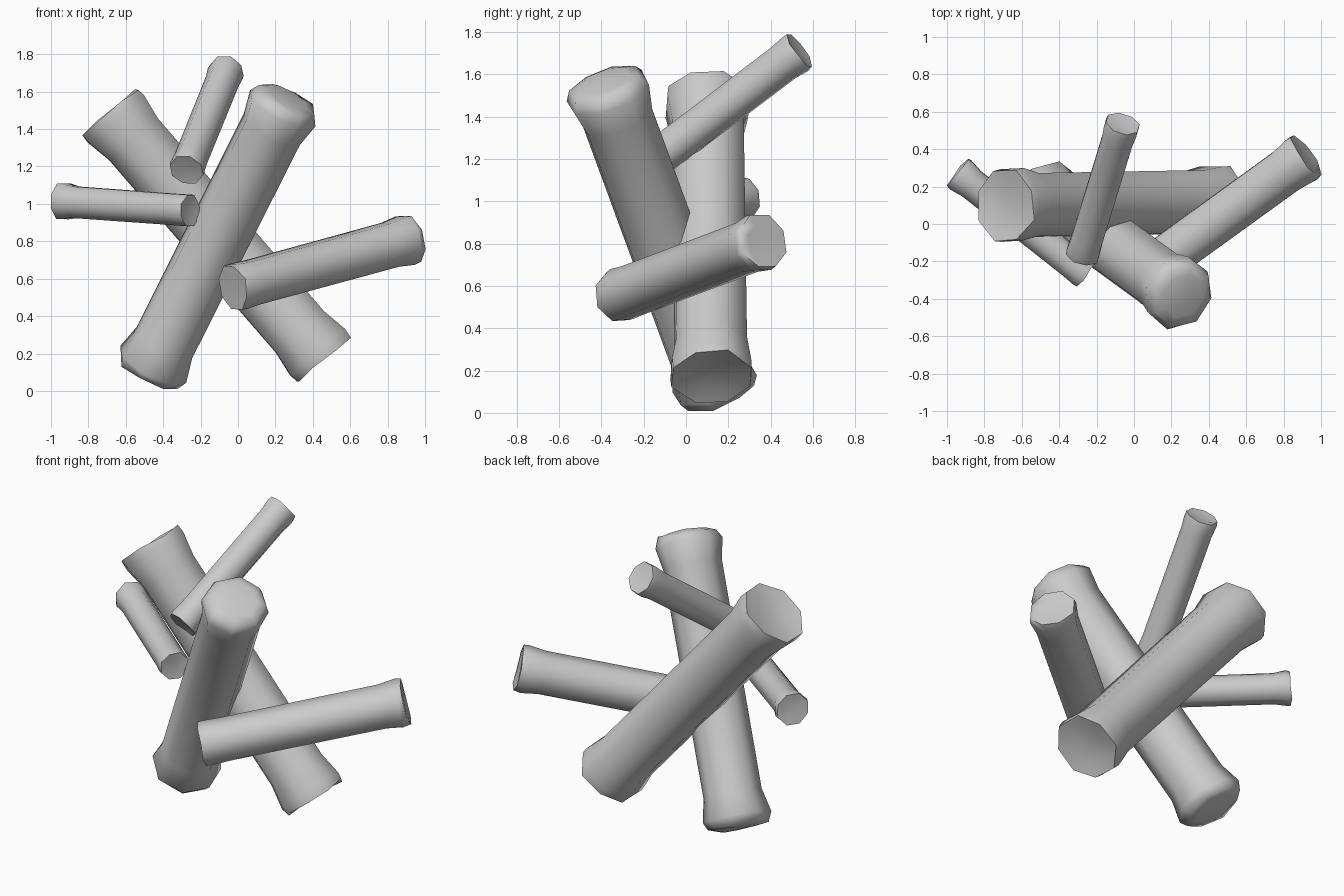
import bpy, bmesh, math, random
from mathutils import Vector

if "Cube" in bpy.data.objects:
    bpy.data.objects.remove(bpy.data.objects["Cube"])

random.seed(4)
SIDES = 8

# name, start, end, body radius, flare at start, flare at end, dome (+) or dish (-)
LOGS = [
    ("large_front_log", (-0.475, 0.155, 0.1), (0.26, -0.38, 1.56), 0.171, 1.2, 1.18, 0.12),
    ("large_back_log", (0.455, 0.12, 0.17), (-0.685, 0.098, 1.49), 0.174, 1.13, 1.17, -0.15),
    ("right_log", (-0.03, -0.325, 0.55), (0.922, 0.365, 0.81), 0.125, 1.04, 1.12, -0.06),
    ("upper_log", (-0.275, -0.165, 1.182), (-0.06, 0.535, 1.712), 0.09, 1.06, 1.1, -0.08),
    ("left_log", (-0.255, -0.27, 0.965), (-0.945, 0.275, 1.015), 0.087, 1.03, 1.16, -0.08),
]


def make_log(name, a, b, r, flare_a, flare_b, dome):
    a, b = Vector(a), Vector(b)
    axis = (b - a).normalized()
    length = (b - a).length
    side = axis.cross(Vector((0, 0, 1))).normalized()
    up = side.cross(axis)
    bm = bmesh.new()
    rough = [random.uniform(0.98, 1.05) for _ in range(SIDES)]
    rim = 0.86 if dome > 0 else 0.97
    # distance along the log, ring radius, raggedness of the sawn end
    profile = [
        (-dome * 0.6 * r, r * flare_a * 0.60, 0.03),
        (0.0, r * flare_a * rim, 0.06),
        (0.3 * r, r * flare_a, 0.05),
        (1.1 * r, r * 1.01, 0.0),
        (length - 1.1 * r, r * 1.02, 0.0),
        (length - 0.3 * r, r * flare_b, 0.05),
        (length, r * flare_b * rim, 0.06),
        (length + dome * 0.6 * r, r * flare_b * 0.60, 0.03),
    ]
    rings = []
    for d, rad, rag in profile:
        ring = []
        for i in range(SIDES):
            t = 2 * math.pi * (i + 0.5) / SIDES
            k = rad * rough[i] * (1 + random.uniform(-rag, rag) * 0.4)
            off = random.uniform(-rag, rag) * r
            ring.append(bm.verts.new(a + axis * (d + off)
                                     + (side * math.cos(t) + up * math.sin(t)) * k))
        rings.append(ring)
    for p, q in zip(rings, rings[1:]):
        for i in range(SIDES):
            j = (i + 1) % SIDES
            bm.faces.new((p[i], p[j], q[j], q[i]))
    # domed or dished end caps
    for ring, d in ((rings[0], -dome * r), (rings[-1], length + dome * r)):
        c = bm.verts.new(a + axis * d)
        for i in range(SIDES):
            bm.faces.new((ring[i], ring[(i + 1) % SIDES], c))
    # keep the lowest log end resting on the floor
    for v in bm.verts:
        v.co.z = max(v.co.z, 0.0)
    bmesh.ops.recalc_face_normals(bm, faces=bm.faces)
    mesh = bpy.data.meshes.new(name)
    bm.to_mesh(mesh)
    bm.free()
    obj = bpy.data.objects.new(name, mesh)
    bpy.context.collection.objects.link(obj)
    return obj


logs = [make_log(*spec) for spec in LOGS]
for o in logs:
    o.select_set(True)
bpy.context.view_layer.objects.active = logs[0]
bpy.ops.object.shade_smooth_by_angle(angle=math.radians(75))
